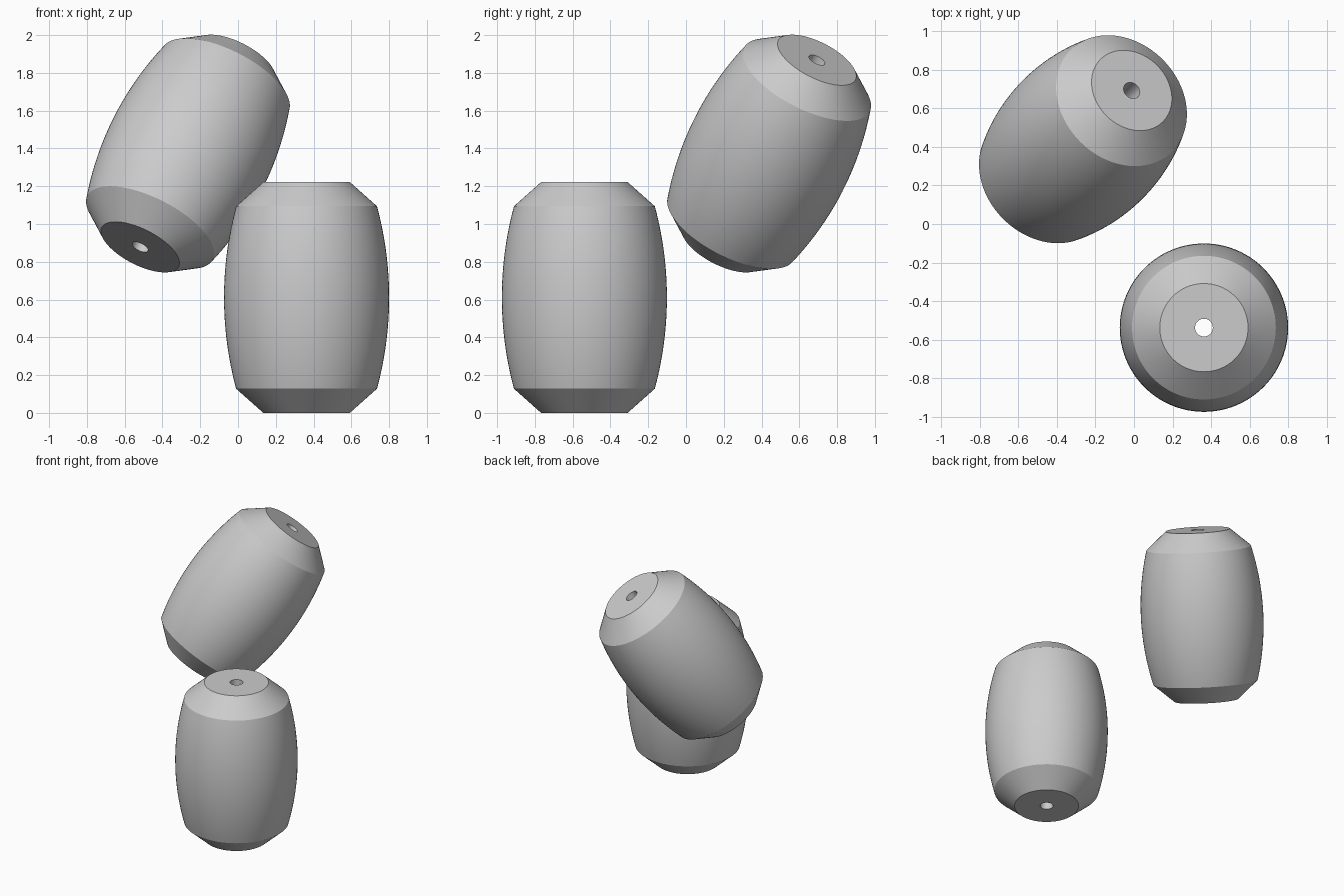
import bpy
import bmesh
import math
from mathutils import Vector

cube = bpy.data.objects.get("Cube")
if cube:
    bpy.data.objects.remove(cube, do_unlink=True)

SEGMENTS = 96
HALF = 0.611        # half length of a bead
SHOULDER = 0.483    # half length of the bulging wall
R_HOLE, R_CAP, R_SHOULDER, R_BELLY = 0.046, 0.229, 0.373, 0.437

grey = bpy.data.materials.new("bead_grey")
colour = (0.6, 0.6, 0.6, 1)
grey.diffuse_color = colour
grey.use_nodes = True
grey.node_tree.nodes["Principled BSDF"].inputs["Base Color"].default_value = colour


def bead_profile(steps=24):
    """Closed section: bore, flat cap, cone, circular bulge, cone, flat cap."""
    sag = R_BELLY - R_SHOULDER
    arc_r = (SHOULDER ** 2 + sag ** 2) / (2 * sag)
    heights = [SHOULDER * (2 * i / steps - 1) for i in range(steps + 1)]
    wall = [(R_BELLY - arc_r + math.sqrt(arc_r ** 2 - z * z), z) for z in heights]
    return ([(R_HOLE, -HALF), (R_CAP, -HALF)] + wall
            + [(R_CAP, HALF), (R_HOLE, HALF)])


def make_bead(name, centre, axis):
    bm = bmesh.new()
    verts = [bm.verts.new((r, 0, z)) for r, z in bead_profile()]
    edges = [bm.edges.new((v, verts[(i + 1) % len(verts)]))
             for i, v in enumerate(verts)]
    bmesh.ops.spin(bm, geom=verts + edges, cent=(0, 0, 0), axis=(0, 0, 1),
                   angle=math.tau, steps=SEGMENTS)
    bmesh.ops.remove_doubles(bm, verts=bm.verts, dist=0.0005)
    bmesh.ops.recalc_face_normals(bm, faces=bm.faces)
    mesh = bpy.data.meshes.new(name)
    bm.to_mesh(mesh)
    bm.free()
    mesh.materials.append(grey)
    bead = bpy.data.objects.new(name, mesh)
    bpy.context.collection.objects.link(bead)
    bead.location = centre
    bead.rotation_euler = Vector(axis).to_track_quat('Z', 'Y').to_euler()
    bpy.ops.object.select_all(action='DESELECT')
    bead.select_set(True)
    bpy.context.view_layer.objects.active = bead
    bpy.ops.object.shade_smooth_by_angle(angle=math.radians(20))
    return bead


# Standing bead and the leaning bead above and behind it
make_bead("upright_bead", (0.363, -0.538, HALF), (0, 0, 1))
make_bead("tilted_bead", (-0.265, 0.44, 1.373), (0.253, 0.253, 0.495))
